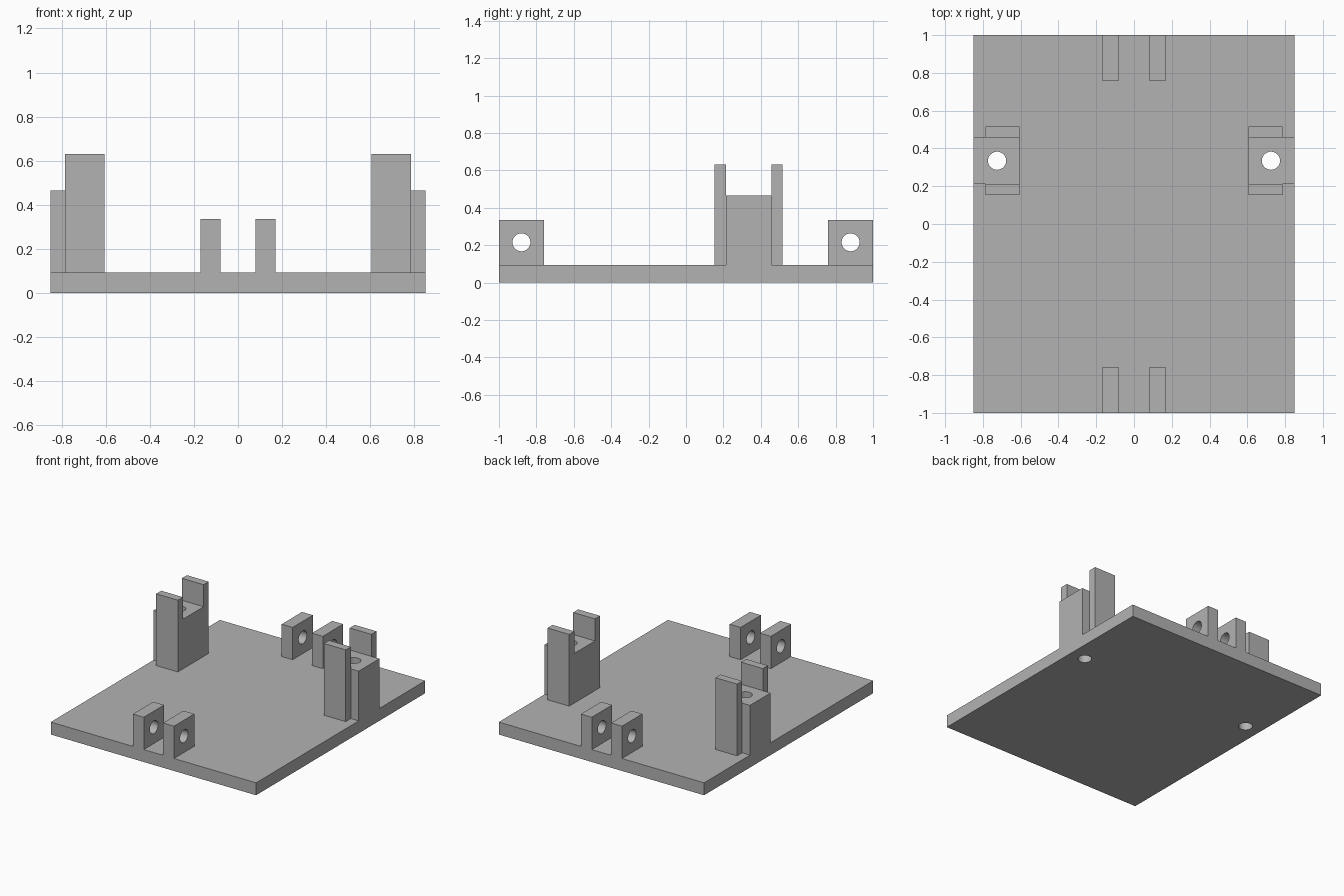
import bpy
import bmesh
import math
from mathutils import Matrix, Vector

cube = bpy.data.objects.get("Cube")
if cube:
    bpy.data.objects.remove(cube, do_unlink=True)

grey = bpy.data.materials.new("plain_grey")
grey.use_nodes = True
colour = (0.45, 0.45, 0.45, 1)
grey.diffuse_color = colour
grey.node_tree.nodes["Principled BSDF"].inputs["Base Color"].default_value = colour

# Main dimensions
HALF_X, HALF_Y = 0.85, 1.0
PLATE = 0.093
HOLE_R = 0.048
TOWER_Y, HOLE_X = 0.335, 0.725
TOWER_IN, TOWER_OUT = 0.605, 0.785
SEAT_HALF, CHEEK_HALF = 0.122, 0.182
SEAT_Z, CHEEK_Z = 0.465, 0.63
LUG_IN, LUG_OUT, LUG_Y, LUG_Z = 0.08, 0.17, 0.76, 0.335


def finish(name, bm):
    bmesh.ops.recalc_face_normals(bm, faces=bm.faces)
    mesh = bpy.data.meshes.new(name)
    bm.to_mesh(mesh)
    bm.free()
    mesh.materials.append(grey)
    obj = bpy.data.objects.new(name, mesh)
    bpy.context.collection.objects.link(obj)
    return obj


def prism(name, outline, x0, x1):
    """Extrude a (y, z) outline from x0 to x1."""
    bm = bmesh.new()
    face = bm.faces.new([bm.verts.new((x0, y, z)) for y, z in outline])
    ext = bmesh.ops.extrude_face_region(bm, geom=[face])["geom"]
    verts = [v for v in ext if isinstance(v, bmesh.types.BMVert)]
    bmesh.ops.translate(bm, verts=verts, vec=(x1 - x0, 0, 0))
    return finish(name, bm)


def box(name, x, y, z):
    return prism(name, [(y[0], z[0]), (y[1], z[0]), (y[1], z[1]), (y[0], z[1])], *x)


def drill(obj, centre, axis):
    """Cut a round through hole along the axis."""
    bm = bmesh.new()
    turn = Vector((0, 0, 1)).rotation_difference(Vector(axis)).to_matrix().to_4x4()
    bmesh.ops.create_cone(bm, cap_ends=True, segments=48, radius1=HOLE_R, radius2=HOLE_R,
                          depth=3, matrix=Matrix.Translation(centre) @ turn)
    cutter = finish("hole_cutter", bm)
    cutter.hide_render = True
    mod = obj.modifiers.new("hole", 'BOOLEAN')
    mod.operation, mod.solver, mod.object = 'DIFFERENCE', 'EXACT', cutter
    bpy.ops.object.select_all(action='DESELECT')
    bpy.context.view_layer.objects.active = obj
    obj.select_set(True)
    bpy.ops.object.modifier_apply(modifier=mod.name)
    bpy.data.objects.remove(cutter, do_unlink=True)
    bpy.ops.object.shade_smooth_by_angle(angle=math.radians(30))


# Base plate
base = box("base_plate", (-HALF_X, HALF_X), (-HALF_Y, HALF_Y), (0, PLATE))

# U-shaped tower outline: two cheeks either side of a lower seat
u_outline = [(TOWER_Y - CHEEK_HALF, PLATE), (TOWER_Y + CHEEK_HALF, PLATE),
             (TOWER_Y + CHEEK_HALF, CHEEK_Z), (TOWER_Y + SEAT_HALF, CHEEK_Z),
             (TOWER_Y + SEAT_HALF, SEAT_Z), (TOWER_Y - SEAT_HALF, SEAT_Z),
             (TOWER_Y - SEAT_HALF, CHEEK_Z), (TOWER_Y - CHEEK_HALF, CHEEK_Z)]

for side, s in (("left", 1), ("right", -1)):
    # Tower, its outer rib, and the vertical hole through tower and plate
    tower = prism(side + "_tower", u_outline, s * TOWER_IN, s * TOWER_OUT)
    box(side + "_tower_rib", (s * TOWER_OUT, s * HALF_X),
        (TOWER_Y - SEAT_HALF, TOWER_Y + SEAT_HALF), (PLATE, SEAT_Z))
    for part in (tower, base):
        drill(part, (s * HOLE_X, TOWER_Y, 0), (0, 0, 1))

    # Hinge lugs at both ends, drilled sideways
    for end, e in (("front", -1), ("back", 1)):
        lug = box(f"{end}_{side}_lug", (s * LUG_IN, s * LUG_OUT),
                  (e * LUG_Y, e * HALF_Y), (PLATE, LUG_Z))
        drill(lug, (0, e * (LUG_Y + HALF_Y) / 2, 0.215), (1, 0, 0))
